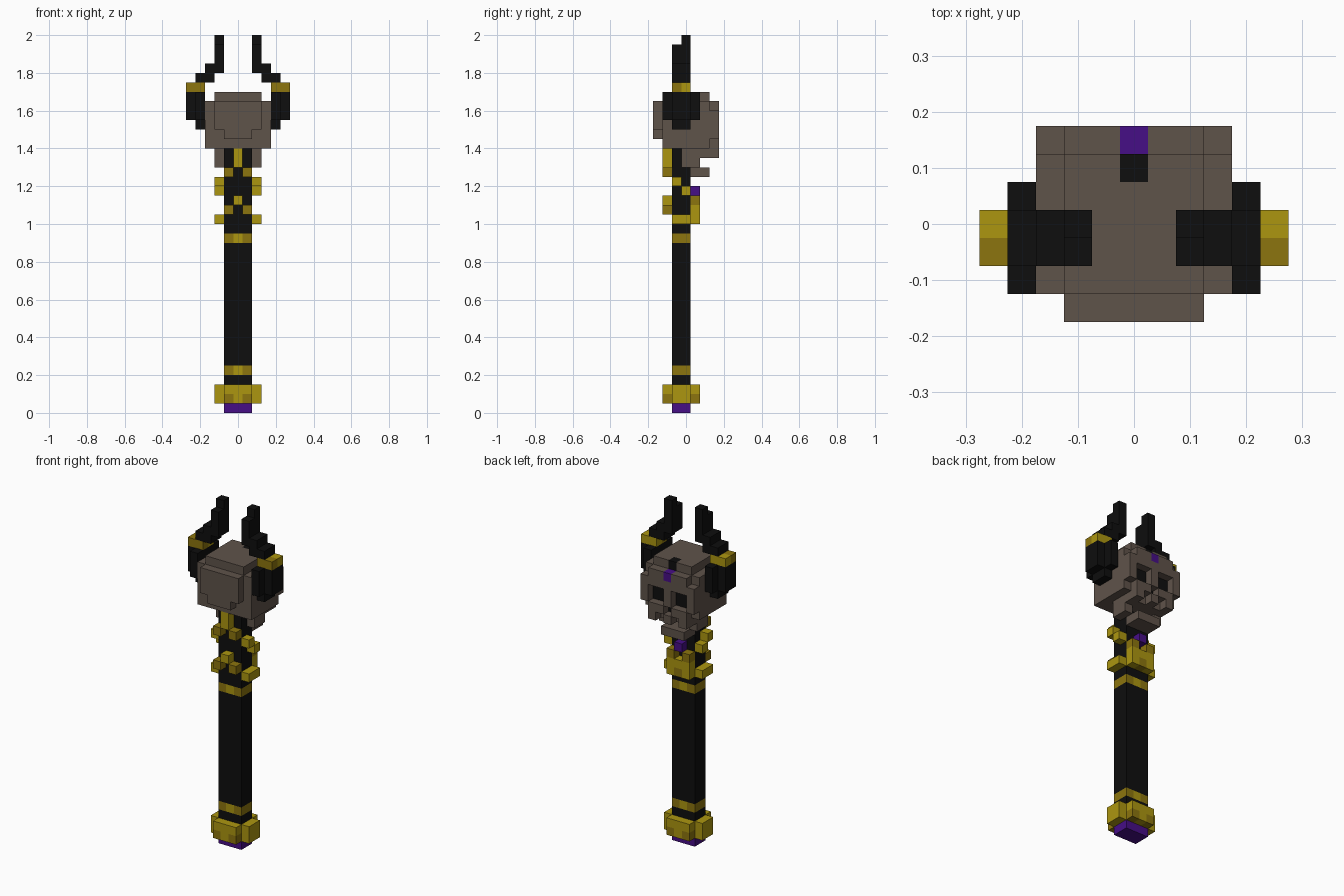
import bpy, bmesh

if "Cube" in bpy.data.objects:
    bpy.data.objects.remove(bpy.data.objects["Cube"], do_unlink=True)

U = 0.05  # size of one block


def material(name, srgb):
    col = [(c / 255 / 12.92) if c < 10 else ((c / 255 + 0.055) / 1.055) ** 2.4 for c in srgb]
    m = bpy.data.materials.new(name)
    m.use_nodes = True
    m.diffuse_color = (*col, 1)
    m.node_tree.nodes["Principled BSDF"].inputs["Base Color"].default_value = (*col, 1)
    return m


BLACK = material("black", (14, 14, 14))
BONE = material("grey bone", (95, 83, 74))
GOLD = material("bright gold", (172, 150, 16))
DARK = material("dark gold", (140, 117, 14))
PURPLE = material("purple gem", (70, 14, 134))


def part(name, blocks, mirror=False):
    """blocks: (material, (x first, x last), (y first, y last), (z first, z last)) in whole blocks"""
    bm = bmesh.new()
    mats = []
    for mat, xs, ys, zs in blocks:
        if mat not in mats:
            mats.append(mat)
        spans = [(xs, ys, zs)]
        if mirror and xs != (-xs[1], -xs[0]):
            spans.append(((-xs[1], -xs[0]), ys, zs))
        for (x0, x1), (y0, y1), (z0, z1) in spans:
            size = [(b - a + 1) * U for a, b in ((x0, x1), (y0, y1), (z0, z1))]
            mid = [(x0 + x1) / 2 * U, (y0 + y1) / 2 * U, (z0 + z1 + 1) / 2 * U]
            verts = bmesh.ops.create_cube(bm, size=1)["verts"]
            for v in verts:
                v.co = [c * s + m for c, s, m in zip(v.co, size, mid)]
            for f in {f for v in verts for f in v.link_faces}:
                f.material_index = mats.index(mat)
    me = bpy.data.meshes.new(name)
    bm.to_mesh(me)
    bm.free()
    for m in mats:
        me.materials.append(m)
    ob = bpy.data.objects.new(name, me)
    bpy.context.collection.objects.link(ob)
    return ob


X, Y = (-1, 1), (-1, 0)  # handle cross-section

# Handle
part("pommel_gem", [(PURPLE, X, Y, (0, 0))])
part("pommel", [
    (GOLD, X, (-2, 1), (2, 2)), (GOLD, (0, 0), (-2, 1), (1, 1)),
    (DARK, (1, 1), (-2, 1), (1, 1)),
    (GOLD, (2, 2), Y, (1, 2)),
], mirror=True)
part("handle", [(BLACK, X, Y, z) for z in ((3, 3), (5, 17), (19, 27))])
for name, z in (("lower_ring", 4), ("upper_ring", 18)):
    part(name, [(GOLD, (0, 0), Y, (z, z)), (DARK, (1, 1), Y, (z, z))], mirror=True)

# Gold bands winding round the neck
part("upper_band", [
    (GOLD, (0, 0), (-2, -2), (26, 27)),
    (DARK, (1, 1), (-2, -2), (25, 25)),
    (GOLD, (2, 2), (-1, -1), (24, 24)),
    (GOLD, (2, 2), (0, 0), (23, 23)),
    (DARK, (1, 1), (1, 1), (22, 22)),
    (GOLD, (0, 0), (1, 1), (21, 21)),
], mirror=True)
part("lower_band", [
    (GOLD, (0, 0), (-2, -2), (22, 22)),
    (DARK, (1, 1), (-2, -2), (21, 21)),
    (GOLD, (2, 2), Y, (20, 20)),
    (GOLD, (1, 1), (1, 1), (20, 21)),
    (DARK, (0, 0), (1, 1), (20, 20)),
], mirror=True)
part("neck_gem", [(PURPLE, (0, 0), (1, 1), (23, 23))])

# Skull, facing the back
part("skull", [
    (BONE, (-3, 3), (-2, 2), (28, 32)),
    (BONE, (-2, 2), (-2, 1), (33, 33)),
    (BONE, (1, 2), (2, 2), (33, 33)),
    (BLACK, (0, 0), (2, 2), (33, 33)),
    (BONE, (-2, 2), (-3, -3), (30, 32)),
    (BONE, (-1, 1), (-3, -3), (29, 29)),
    (BONE, (-2, 2), (1, 2), (27, 27)),
    (BONE, (2, 2), (0, 0), (27, 27)),
], mirror=True)
part("face", [
    (BONE, (1, 2), (3, 3), (32, 32)),
    (BONE, (-3, 3), (3, 3), (31, 31)),
    (BONE, (3, 3), (3, 3), (29, 30)),
    (BONE, (0, 0), (3, 3), (29, 30)),
    (BONE, (1, 2), (3, 3), (28, 28)),
    (BONE, (0, 0), (3, 3), (27, 27)),
    (BONE, (2, 2), (3, 3), (27, 27)),
], mirror=True)
part("forehead_gem", [(PURPLE, (0, 0), (3, 3), (32, 32))])
part("jaw", [
    (BONE, (2, 2), (0, 1), (26, 26)),
    (BONE, (-1, 1), (1, 2), (25, 25)),
], mirror=True)

# Dark sockets: thin plates on the floor of the face recesses
sockets = part("eye_and_nose_sockets", [
    (BLACK, (1, 2), (0, 0), (29, 30)),
    (BLACK, (0, 0), (0, 0), (28, 28)),
], mirror=True)
for v in sockets.data.vertices:
    v.co.y = 0.128 if v.co.y > 0 else 0.122

# Horns
part("horns", [
    (BLACK, (4, 4), Y, (30, 30)),
    (BLACK, (4, 4), (-2, 1), (31, 33)),
    (BLACK, (5, 5), Y, (31, 33)),
    (BLACK, (3, 4), Y, (35, 35)),
    (BLACK, (2, 3), Y, (36, 36)),
    (BLACK, (2, 2), Y, (37, 38)),
    (BLACK, (2, 2), (0, 0), (39, 39)),
], mirror=True)
part("horn_rings", [
    (GOLD, (4, 5), (0, 0), (34, 34)),
    (DARK, (4, 4), (-1, -1), (34, 34)),
    (DARK, (5, 5), (-1, -1), (34, 34)),
], mirror=True)
